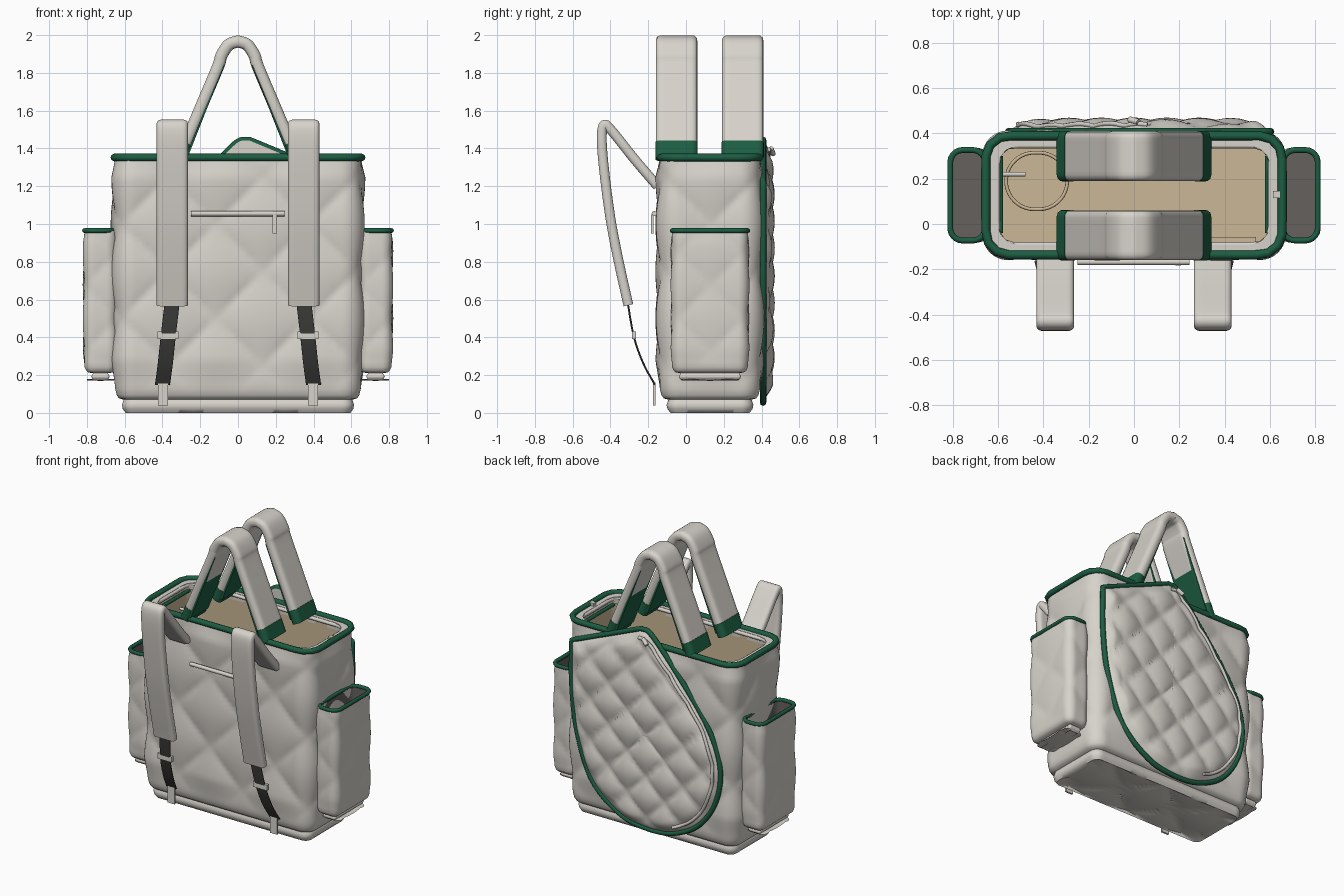
import bpy
from math import sin, cos, pi, hypot, radians
from mathutils import Vector

cube = bpy.data.objects.get("Cube")
if cube:
    bpy.data.objects.remove(cube)


def material(name, r, g, b):
    mat = bpy.data.materials.new(name)
    mat.use_nodes = True
    mat.diffuse_color = (r, g, b, 1)
    shader = next(n for n in mat.node_tree.nodes if n.type == 'BSDF_PRINCIPLED')
    shader.inputs["Base Color"].default_value = (r, g, b, 1)
    shader.inputs["Roughness"].default_value = 0.8
    return mat


CLOTH = material("off white cloth", 0.68, 0.65, 0.60)
GREEN = material("dark green binding", 0.012, 0.11, 0.055)
BEIGE = material("beige lining", 0.60, 0.48, 0.31)
WEB = material("charcoal webbing", 0.05, 0.05, 0.046)
GREY = material("grey pocket lining", 0.13, 0.12, 0.11)
MID_Y = 0.127


def loft(name, rings, mat, cap_start=True, cap_end=True, angle=40):
    """Skin a list of closed rings that share a point count."""
    n = len(rings[0])
    verts = [tuple(p) for ring in rings for p in ring]
    faces = [(i * n + j, i * n + (j + 1) % n, (i + 1) * n + (j + 1) % n, (i + 1) * n + j)
             for i in range(len(rings) - 1) for j in range(n)]
    if cap_start:
        faces.append(tuple(reversed(range(n))))
    if cap_end:
        faces.append(tuple(range(len(verts) - n, len(verts))))
    mesh = bpy.data.meshes.new(name)
    mesh.from_pydata(verts, [], faces)
    mesh.materials.append(mat)
    mesh.shade_smooth()
    mesh.set_sharp_from_angle(angle=radians(angle))
    obj = bpy.data.objects.new(name, mesh)
    bpy.context.collection.objects.link(obj)
    return obj


def tube(name, points, radius, mat, closed=False):
    curve = bpy.data.curves.new(name, 'CURVE')
    curve.dimensions = '3D'
    curve.bevel_depth = radius
    curve.bevel_resolution = 2
    curve.use_fill_caps = True
    spline = curve.splines.new('POLY')
    spline.points.add(len(points) - 1)
    for p, co in zip(spline.points, points):
        p.co = (*co, 1)
    spline.use_cyclic_u = closed
    curve.materials.append(mat)
    obj = bpy.data.objects.new(name, curve)
    bpy.context.collection.objects.link(obj)


def box(name, centre, size, mat):
    x, y, z = (s / 2 for s in size)
    c = Vector(centre)
    loft(name, [[c + Vector((a * x, b * y, h)) for a, b in ((-1, -1), (1, -1), (1, 1), (-1, 1))]
                for h in (-z, z)], mat)


def smooth_path(points, steps=8):
    """Catmull-Rom curve through the points."""
    pts = [Vector(p) for p in points]
    pts = [2 * pts[0] - pts[1]] + pts + [2 * pts[-1] - pts[-2]]
    out = []
    for a, b, c, d in zip(pts, pts[1:], pts[2:], pts[3:]):
        for k in range(steps):
            t = k / steps
            out.append(0.5 * (2 * b + (c - a) * t + (2 * a - 5 * b + 4 * c - d) * t * t
                              + (3 * b - a - 3 * c + d) * t ** 3))
    return out + [pts[-2]]


def rounded_rect(hx, hy, r, n):
    """Evenly spaced (x, y, normal x, normal y, length), anticlockwise from the front left corner."""
    r = min(r, hx, hy)
    arc, wx, wy = r * pi / 2, 2 * (hx - r), 2 * (hy - r)
    total = 2 * (wx + wy) + 4 * arc
    out = []
    for k in range(n):
        length = s = total * k / n
        for side in range(4):
            w = wy if side % 2 else wx
            ang = -pi / 2 + side * pi / 2
            if s <= w + arc:
                half = (hx if side % 2 else hy) - r
                along = min(s, w) - w / 2
                ang2 = ang + max(0, s - w) / arc * pi / 2
                x = cos(ang) * half - sin(ang) * along + r * cos(ang2)
                y = sin(ang) * half + cos(ang) * along + r * sin(ang2)
                out.append((x, y, cos(ang2), sin(ang2), length))
                break
            s -= w + arc
    return out


def sweep(name, path, half_w, half_t, mat, axis):
    """Sweep a soft flat strap section along a path; axis is its width direction."""
    axis = Vector(axis)
    section = rounded_rect(half_w, half_t, min(half_w, half_t) * 0.8, 32)
    rings = []
    for i, p in enumerate(path):
        tan = (Vector(path[min(i + 1, len(path) - 1)]) - Vector(path[max(i - 1, 0)])).normalized()
        normal = tan.cross(axis).normalized()
        rings.append([Vector(p) + axis * s[0] + normal * s[1] for s in section])
    loft(name, rings, mat)


def puff(u, v, size):
    """Padded diamond height, zero on the stitch lines."""
    a, b = (u + v) / size, (u - v) / size
    return abs(cos(pi * a) * cos(pi * b)) ** 0.6


def loop(cx, cy, z, hx, hy, r, n=64):
    return [(cx + p[0], cy + p[1], z) for p in rounded_rect(hx, hy, r, n)]


def quilted_bag(name, cx, hx, hy, r, bottom, top, foot, size, depth, n, phase):
    """Quilted rounded shell with a stepped foot and a padded underside."""
    base = rounded_rect(hx, hy, r, n)
    perimeter = base[-1][4] * n / (n - 1)
    size = perimeter / round(perimeter / size)
    rings = []
    for k in range(1, 12):
        f = k / 12
        rings.append([(cx + p[0] * f * 0.92, MID_Y + p[1] * f * 0.85,
                       bottom + depth * (1 - puff(p[0] * f, p[1] * f, size))) for p in base])
    outline = [(-0.055, 0.005), (-0.04, 0.3), (-0.035, 0.6), (-0.04, 0.8), (-0.045, 1), (-0.02, 1.1),
               (-0.008, 1.35), (0, 1.8)]
    for inset, h in outline:
        rings.append([(cx + p[0] + p[2] * inset, MID_Y + p[1] + p[3] * inset, bottom + foot * h)
                      for p in base])
    start = bottom + foot * 1.8
    rows = int((top - start) / 0.025)
    for k in range(1, rows + 1):
        f = k / rows
        z = start + (top - start) * f
        fade = min(1, f * 8, (1 - f) * 12)
        ring = []
        for p in base:
            d = depth * fade * puff(p[4] - phase, z - 0.5, size)
            ring.append((cx + p[0] + p[2] * d, MID_Y + p[1] + p[3] * d, z))
        rings.append(ring)
    loft(name, rings, CLOTH, cap_end=False, angle=70)


# Main body, lining and top binding
quilted_bag("bag_body", 0, 0.65, 0.265, 0.1, 0, 1.35, 0.07, 0.475, 0.024, 216, 0.68)
loft("bag_lip", [loop(0, MID_Y, z, 0.65 - i, 0.265 - i, 0.1)
                 for i, z in ((0, 1.35), (0.045, 1.35), (0.045, 1.3))], CLOTH, False, False)
loft("bag_lining", [loop(0, MID_Y, z, 0.605, 0.22, 0.07) for z in (1.33, 0.1)], BEIGE, False)
tube("top_binding", loop(0, MID_Y, 1.352, 0.655, 0.263, 0.1), 0.02, GREEN, True)
tube("inner_zip_track", loop(0, MID_Y, 1.335, 0.605, 0.22, 0.07), 0.013, CLOTH, True)
for s in (-1, 1):
    tube("inner_end_binding", [(s * 0.59, y, 1.3) for y in (-0.04, 0.3)], 0.012, GREEN)
box("inner_zip_pull", (0.63, 0.13, 1.36), (0.03, 0.03, 0.02), CLOTH)

# Bottle sleeve and fittings inside
tube("bottle_sleeve_edge", loop(-0.43, 0.19, 0.7, 0.135, 0.125, 0.13), 0.008, BEIGE, True)
loft("bottle_sleeve", [loop(-0.43, 0.19, z, 0.135, 0.125, 0.13) for z in (0.1, 0.7)], BEIGE, False, False)
tube("key_hook", [(-0.6, 0.22, 1.2), (-0.48, 0.22, 1.2)], 0.01, CLOTH)
box("inner_pocket_edge", (0.42, -0.07, 1.1), (0.24, 0.025, 0.03), BEIGE)

# Side pockets
for side, s in (("left", 1), ("right", -1)):
    quilted_bag(side + "_pocket", s * 0.728, 0.084, 0.2, 0.05, 0.17, 0.965, 0.04, 0.4, 0.01, 96, 0.3)
    loft(side + "_pocket_lining", [loop(s * 0.735, MID_Y, z, 0.076, 0.195, 0.05) for z in (0.96, 0.3)],
         GREY, False)
    tube(side + "_pocket_binding", loop(s * 0.735, MID_Y, 0.965, 0.077, 0.2, 0.055), 0.013, GREEN, True)

# Carry handles with green sleeves and inner facing
arch = smooth_path([(0.276, 0, 1.43), (0.19, 0, 1.633), (0.105, 0, 1.835), (0.088, 0, 1.89),
                    (0.05, 0, 1.948), (0, 0, 1.967)])
arch += [Vector((-p.x, 0, p.z)) for p in reversed(arch[:-1])]
for side, y in (("front", -0.05), ("back", 0.3)):
    shift = Vector((0, y, 0))
    sweep(side + "_handle", [p + shift for p in arch], 0.11, 0.032, CLOTH, (0, 1, 0))
    for s in (-1, 1):
        sweep(side + "_handle_sleeve", [(s * 0.31, y, 1.345), (s * 0.276, y, 1.43)],
              0.112, 0.034, GREEN, (0, 1, 0))
        sweep(side + "_handle_facing", [(s * 0.27, y, 1.36), (s * 0.175, y, 1.6), (s * 0.078, y, 1.84)],
              0.104, 0.006, GREEN, (0, 1, 0))

# Shoulder straps, webbing and buckles
for side, s in (("left", 1), ("right", -1)):
    x = s * 0.348
    pad = smooth_path([(x, -0.15, 1.2), (x, -0.27, 1.34), (x, -0.39, 1.49), (x, -0.432, 1.525),
                       (x, -0.446, 1.46), (x, -0.435, 1.3), (x, -0.4, 1.03), (x, -0.356, 0.8), (x, -0.305, 0.57)])
    sweep(side + "_shoulder_strap", pad, 0.083, 0.026, CLOTH, (1, 0, 0))
    web = smooth_path([(s * 0.348, -0.31, 0.59), (s * 0.37, -0.275, 0.4), (s * 0.385, -0.225, 0.26),
                       (s * 0.4, -0.165, 0.15)])
    sweep(side + "_strap_webbing", web, 0.04, 0.005, WEB, (1, 0, 0))
    box(side + "_buckle", (s * 0.37, -0.275, 0.41), (0.11, 0.02, 0.04), CLOTH)
    box(side + "_strap_anchor", (s * 0.397, -0.168, 0.1), (0.055, 0.012, 0.12), CLOTH)

# Front zip
tube("front_zip", [(-0.25, -0.168, 1.055), (0.245, -0.168, 1.055)], 0.014, CLOTH)
box("front_zip_pull", (0.195, -0.178, 1.0), (0.025, 0.012, 0.1), CLOTH)

# Rounded back pouch: slanted straight top, curved sides, round bottom
corner = (0.6, 0, 1.22)
top_edge = [Vector(corner).lerp(Vector((0.06, 0, 1.445)), k / 16) for k in range(16)]
curve = smooth_path([(0.06, 0, 1.445), (-0.02, 0, 1.42), (-0.22, 0, 1.2), (-0.45, 0, 0.9), (-0.55, 0, 0.64),
                     (-0.52, 0, 0.39), (-0.39, 0, 0.19), (-0.2, 0, 0.08), (0, 0, 0.055), (0.22, 0, 0.1),
                     (0.44, 0, 0.28), (0.56, 0, 0.6), (0.6, 0, 0.92), corner])[:-1]
outline = top_edge + curve
hub = Vector((0.05, 0, 0.72))


def pouch_ring(t):
    ring = []
    for p in outline:
        q = hub.lerp(p, t)
        edge = (1 - t ** 8) ** 0.5
        q.y = 0.392 + 0.05 * edge + 0.028 * min(1, (1 - t) * 9) * puff(q.x, q.z, 0.29)
        ring.append(q)
    return ring


loft("back_pouch", [pouch_ring(1 - (1 - k / 36) ** 1.3) for k in range(1, 37)], CLOTH, angle=70)
tube("back_pouch_binding", [(p.x, 0.408, p.z) for p in outline], 0.017, GREEN, True)
tube("back_pouch_zip", [p + Vector((0, 0.004, 0)) for p in pouch_ring(0.93)[16:72]], 0.011, CLOTH)
tube("back_pouch_zip_pull", [(0.02, 0.45, 1.4), (-0.02, 0.462, 1.37)], 0.014, CLOTH)
